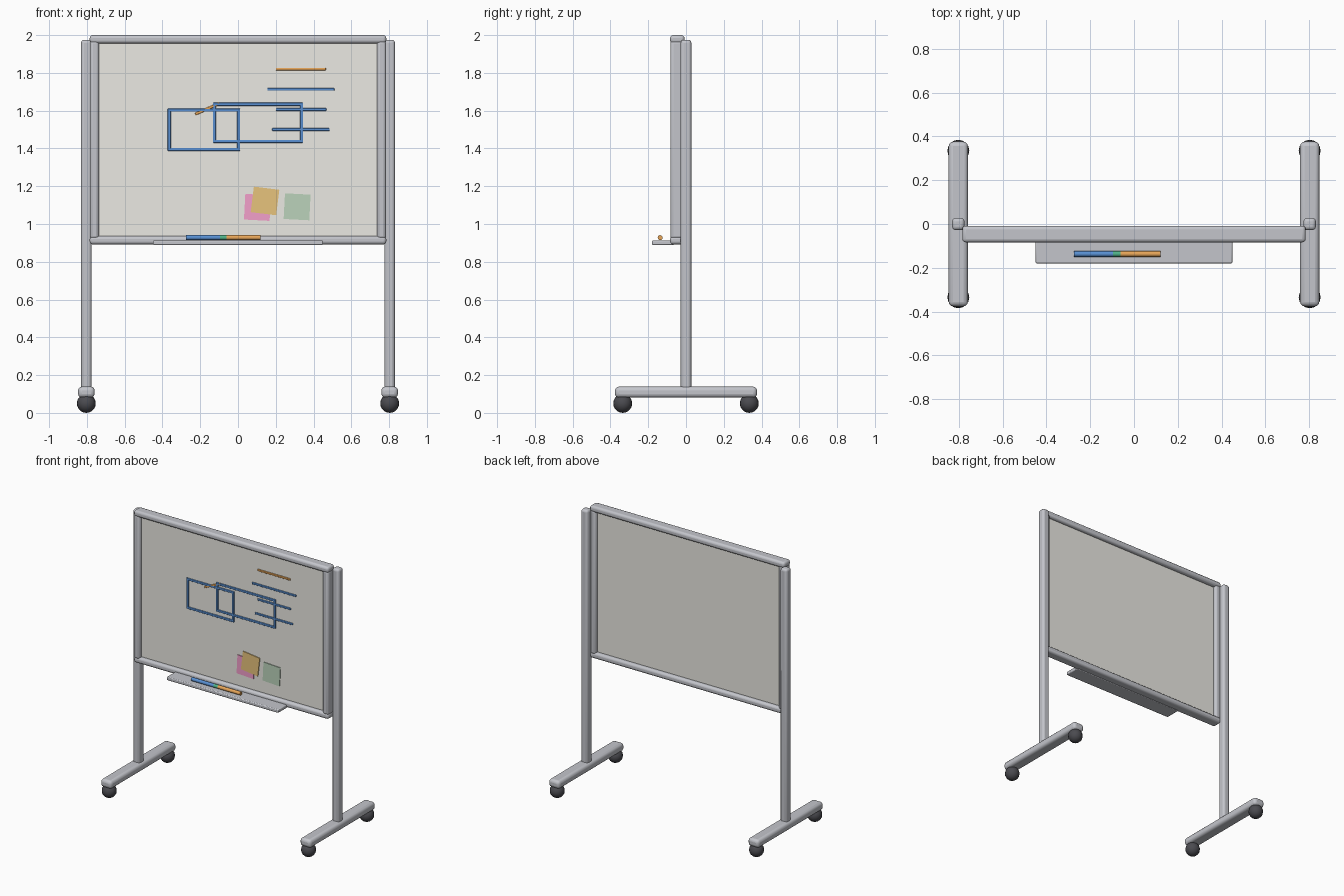
import bpy
from math import radians

if "Cube" in bpy.data.objects:
    bpy.data.objects.remove(bpy.data.objects["Cube"])


def material(name, r, g, b):
    m = bpy.data.materials.new(name)
    m.diffuse_color = (r, g, b, 1)
    m.use_nodes = True
    m.node_tree.nodes["Principled BSDF"].inputs["Base Color"].default_value = m.diffuse_color
    return m


METAL = material("metal", 0.55, 0.56, 0.60)
BOARD = material("board_white", 0.83, 0.82, 0.77)
RUBBER = material("rubber", 0.07, 0.07, 0.08)
BLUE = material("blue_ink", 0.10, 0.28, 0.65)
ORANGE = material("orange_ink", 0.80, 0.38, 0.10)
GREEN = material("green_ink", 0.08, 0.45, 0.25)
PINK = material("pink_paper", 0.90, 0.35, 0.60)
AMBER = material("amber_paper", 0.80, 0.55, 0.20)
SAGE = material("sage_paper", 0.50, 0.65, 0.50)


def finish(name, mat):
    ob = bpy.context.object
    ob.name = name
    ob.data.materials.append(mat)
    bpy.ops.object.shade_smooth_by_angle(angle=radians(35))
    return ob


def box(name, loc, size, mat, bevel=0.0, tilt=0.0, segments=3):
    bpy.ops.mesh.primitive_cube_add(size=1, location=loc)
    ob = bpy.context.object
    ob.scale = size
    bpy.ops.object.transform_apply(location=False, rotation=False, scale=True)
    ob.rotation_euler[1] = tilt
    finish(name, mat)
    if bevel:
        mod = ob.modifiers.new("rounded", "BEVEL")
        mod.width = bevel
        mod.segments = segments
    return ob


# Stand: posts, feet and ball casters
for side, s in (("left", -1), ("right", 1)):
    x = 0.803 * s
    box(f"{side}_post", (x, 0, 1.04), (0.056, 0.056, 1.87), METAL, 0.016)
    box(f"{side}_foot", (x, 0, 0.11), (0.088, 0.752, 0.058), METAL, 0.02)
    for end, y in (("front", -0.335), ("back", 0.335)):
        bpy.ops.mesh.primitive_uv_sphere_add(
            segments=16, ring_count=10, radius=0.05, location=(x, y, 0.05))
        finish(f"{side}_{end}_caster", RUBBER)

# Board panel and frame
Y = -0.046
box("board_panel", (0, Y, 1.445), (1.52, 0.022, 1.06), BOARD)
for end, z in (("top", 1.978), ("bottom", 0.914)):
    box(f"{end}_rail", (0, Y, z), (1.57, 0.076, 0.044), METAL, 0.016)
for side, s in (("left", -1), ("right", 1)):
    box(f"{side}_frame", (0.76 * s, Y, 1.446), (0.048, 0.074, 1.05), METAL, 0.016)

# Pen tray and markers
box("pen_tray", (0, -0.122, 0.901), (0.90, 0.116, 0.025), METAL, 0.006, segments=2)
for name, x0, x1, mat in (("blue_marker", -0.275, -0.095, BLUE),
                          ("green_marker", -0.095, -0.062, GREEN),
                          ("orange_marker", -0.062, 0.12, ORANGE)):
    bpy.ops.mesh.primitive_cylinder_add(
        vertices=12, radius=0.013, depth=x1 - x0,
        location=((x0 + x1) / 2, -0.137, 0.928), rotation=(0, radians(90), 0))
    finish(name, mat)

# Drawn rectangles
MY, T = -0.060, 0.016
for n, (x0, x1, z0, z1) in enumerate(((-0.364, 0.003, 1.395, 1.603),
                                      (-0.125, 0.337, 1.438, 1.634)), 1):
    xc, zc, w, h = (x0 + x1) / 2, (z0 + z1) / 2, x1 - x0, z1 - z0
    for z in (z0, z1):
        box(f"drawn_box_{n}_horizontal", (xc, MY, z), (w + T, 0.010, T), BLUE, 0.003, segments=2)
    for x in (x0, x1):
        box(f"drawn_box_{n}_vertical", (x, MY, zc), (T, 0.010, h + T), BLUE, 0.003, segments=2)

# Drawn connector and text-like strokes
box("drawn_connector", (-0.162, MY, 1.610), (0.14, 0.010, 0.014), ORANGE, 0.003,
    radians(-24), 2)
for n, (x0, x1, z, mat) in enumerate(((0.20, 0.465, 1.82, ORANGE), (0.155, 0.51, 1.713, BLUE),
                                      (0.20, 0.468, 1.606, BLUE), (0.18, 0.485, 1.50, BLUE)), 1):
    box(f"drawn_stroke_{n}", ((x0 + x1) / 2, MY, z), (x1 - x0, 0.010, 0.014), mat, 0.003,
        segments=2)

# Sticky notes
for name, x, y, z, tilt, mat in (("pink_note", 0.103, -0.059, 1.088, 3, PINK),
                                 ("amber_note", 0.143, -0.060, 1.122, 7, AMBER),
                                 ("sage_note", 0.313, -0.059, 1.091, 3, SAGE)):
    box(name, (x, y, z), (0.136, 0.006, 0.136), mat, tilt=radians(tilt))
